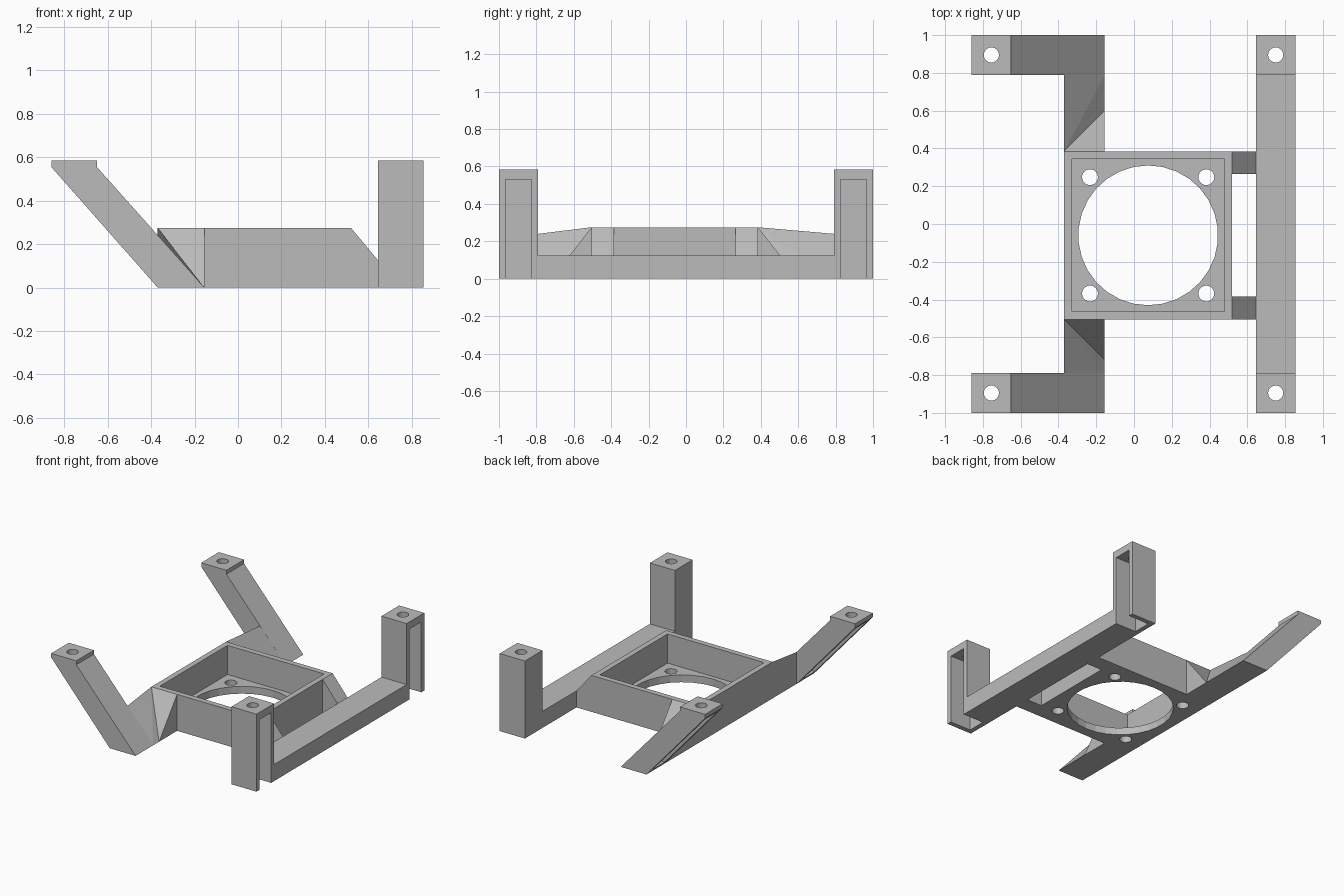
import bpy
import bmesh
from mathutils import Matrix, Vector

cube = bpy.data.objects.get("Cube")
if cube:
    bpy.data.objects.remove(cube, do_unlink=True)

grey = bpy.data.materials.new("plain grey")
grey.use_nodes = True
colour = (0.5, 0.5, 0.5, 1)
grey.diffuse_color = colour
grey.node_tree.nodes["Principled BSDF"].inputs["Base Color"].default_value = colour


def finish(name, bm):
    bmesh.ops.recalc_face_normals(bm, faces=bm.faces)
    mesh = bpy.data.meshes.new(name)
    bm.to_mesh(mesh)
    bm.free()
    mesh.materials.append(grey)
    obj = bpy.data.objects.new(name, mesh)
    bpy.context.collection.objects.link(obj)
    return obj


def prism(name, profile, y0, y1):
    """Extrude an (x, z) profile along y."""
    bm = bmesh.new()
    face = bm.faces.new([bm.verts.new((x, y0, z)) for x, z in profile])
    new = bmesh.ops.extrude_face_region(bm, geom=[face])["geom"]
    bmesh.ops.translate(bm, vec=(0, y1 - y0, 0),
                        verts=[v for v in new if isinstance(v, bmesh.types.BMVert)])
    return finish(name, bm)


def box(name, x0, x1, y0, y1, z0, z1):
    return prism(name, [(x0, z0), (x1, z0), (x1, z1), (x0, z1)], y0, y1)


def cylinder(name, x, y, radius, z0, z1, sides):
    bm = bmesh.new()
    bmesh.ops.create_cone(bm, cap_ends=True, segments=sides, radius1=radius, radius2=radius,
                          depth=z1 - z0, matrix=Matrix.Translation((x, y, (z0 + z1) / 2)))
    return finish(name, bm)


def hull(name, points):
    bm = bmesh.new()
    for p in points:
        bm.verts.new(Vector(p))
    bmesh.ops.convex_hull(bm, input=bm.verts)
    return finish(name, bm)


def cut(obj, cutters):
    """Subtract the cutters, keep the result as plain mesh and drop the cutters."""
    for c in cutters:
        c.hide_render = True
        mod = obj.modifiers.new("cut", "BOOLEAN")
        mod.operation, mod.solver, mod.object = "DIFFERENCE", "EXACT", c
    graph = bpy.context.evaluated_depsgraph_get()
    mesh = bpy.data.meshes.new_from_object(obj.evaluated_get(graph))
    obj.modifiers.clear()
    obj.data = mesh
    for c in cutters:
        bpy.data.objects.remove(c, do_unlink=True)


# Main dimensions
TOP, RIM, BEAM = 0.585, 0.275, 0.125
X0, X1, Y0, Y1 = -0.37, 0.52, -0.505, 0.385
CX, CY = (X0 + X1) / 2, (Y0 + Y1) / 2
TOE = -0.155
BX0, BX1 = 0.645, 0.855
LEG = 0.79
WALL = 0.036

# Open tray with a large round opening and four screw holes
tray = box("tray", X0, X1, Y0, Y1, 0, RIM)
cutters = [box("cavity", X0 + 0.042, X1 - 0.042, Y0 + 0.042, Y1 - 0.042, 0.055, 0.4),
           cylinder("opening", CX, CY, 0.37, -0.1, 0.1, 30)]
for sx in (-1, 1):
    for sy in (-1, 1):
        cutters.append(cylinder("screw", CX + sx * 0.308, CY + sy * 0.308, 0.042, -0.1, 0.1, 24))
cut(tray, cutters)

# Cross beam and the two ribs that join it to the tray
box("cross_beam", BX0, BX1, -LEG, LEG, 0, BEAM)
rib = [(X1, 0), (BX0, 0), (BX0, BEAM), (X1, RIM)]
prism("back_rib", rib, Y1 - 0.12, Y1)
prism("front_rib", rib, Y0, Y0 + 0.12)

for side, s, edge in (("back", 1, Y1), ("front", -1, Y0)):
    lo, hi = sorted((s * LEG, s))

    # Upright post, hollow toward the outside and below
    post = box(side + "_post", BX0, BX1, lo, hi, 0, TOP)
    cut(post, [box("slot", BX0 + WALL, 1, lo + WALL, hi - WALL, -0.1, 0.53),
               cylinder("hole", 0.75, s * 0.895, 0.04, 0.4, 0.7, 24)])

    # Slanted leg with a slot along its underside
    leg = prism(side + "_slanted_leg",
                [(X0, 0), (TOE, 0), (-0.65, 0.555), (-0.65, TOP), (-0.86, TOP), (-0.86, 0.555)],
                lo, hi)
    slot = prism("slot", [(-0.23, 0.036), (-0.67, 0.53), (-1.1, 0.53), (-0.6, 0.036)],
                 lo + WALL, hi - WALL)
    cut(leg, [slot, cylinder("hole", -0.755, s * 0.895, 0.04, 0.4, 0.7, 24)])

    # Tapered arm from the tray to the leg
    hull(side + "_arm", [(X0, edge, 0), (TOE, edge, 0), (X0, edge, RIM),
                         (X0, s * LEG, 0), (TOE, s * LEG, 0), (X0, s * LEG, 0.24)])

    # Gusset sloping down from the tray rim
    foot = edge + s * 0.215
    hull(side + "_gusset", [(X0, edge, 0), (TOE, edge, 0), (X0, edge, RIM), (TOE, edge, RIM),
                            (X0, foot, 0), (TOE, foot, 0)])
